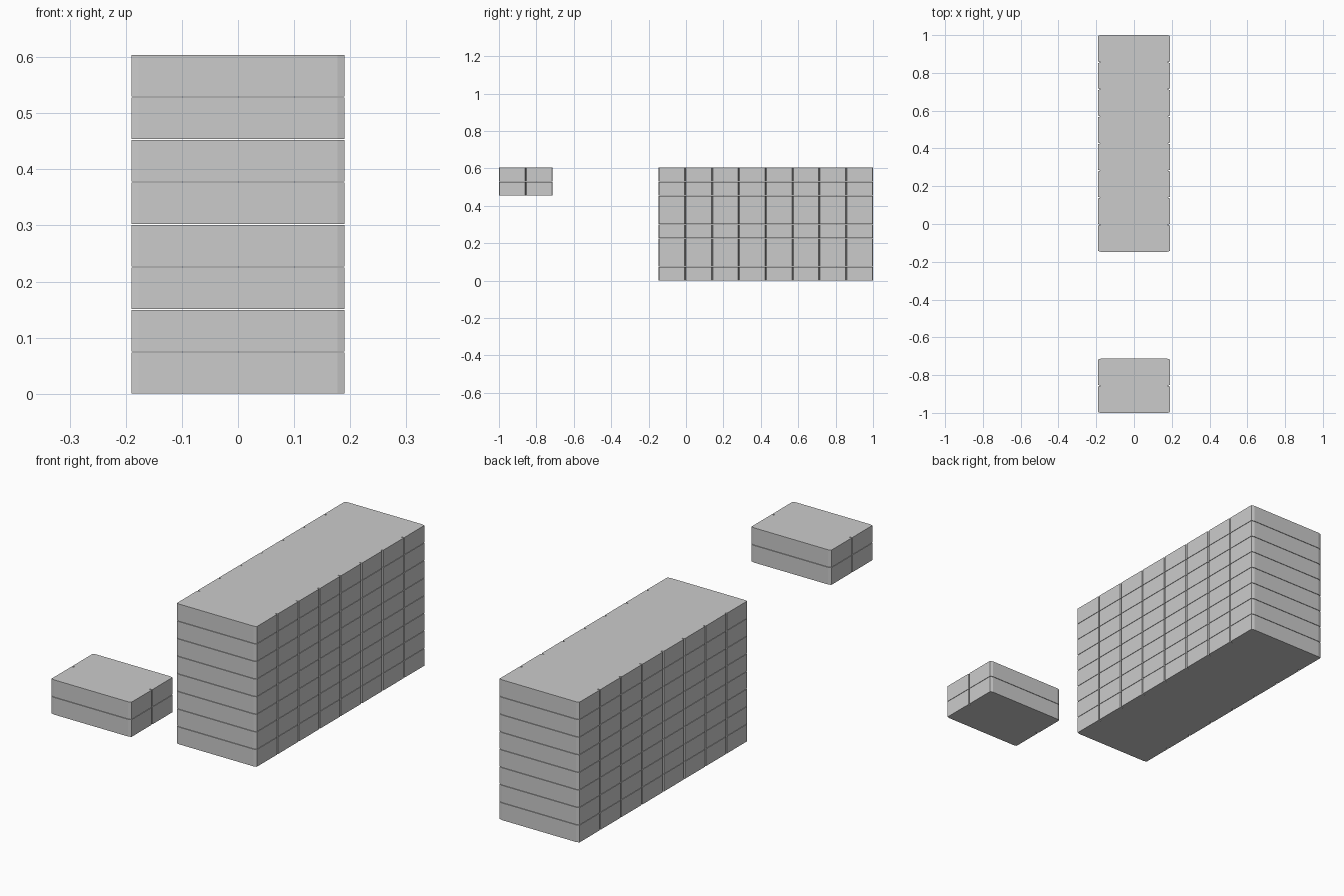
import bpy

if "Cube" in bpy.data.objects:
    bpy.data.objects.remove(bpy.data.objects["Cube"])

W = 0.19                    # half width in x
PITCH_Y, PITCH_Z = 0.1434, 0.0757
HEIGHT = 0.0738             # leaves a thin gap between layers
CX, CY = 0.013, 0.004       # chamfer on the vertical edges


def brick_mesh():
    h = PITCH_Y / 2
    plan = [(W - CX, -h), (W, -h + CY), (W, h - CY), (W - CX, h),
            (-W + CX, h), (-W, h - CY), (-W, -h + CY), (-W + CX, -h)]
    n = len(plan)
    verts = [(x, y, z) for z in (0, HEIGHT) for x, y in plan]
    faces = [tuple(reversed(range(n))), tuple(range(n, 2 * n))]
    faces += [(i, (i + 1) % n, n + (i + 1) % n, n + i) for i in range(n)]
    me = bpy.data.meshes.new("brick")
    me.from_pydata(verts, [], faces)
    return me


def stack(name, y0, z0, columns, rows):
    # one brick repeated along y, then upwards
    ob = bpy.data.objects.new(name, brick_mesh())
    bpy.context.collection.objects.link(ob)
    ob.location = (0, y0 + PITCH_Y / 2, z0)
    for label, count, step in (("columns", columns, (0, PITCH_Y, 0)),
                               ("rows", rows, (0, 0, PITCH_Z))):
        m = ob.modifiers.new(label, 'ARRAY')
        m.count = count
        m.use_relative_offset = False
        m.use_constant_offset = True
        m.constant_offset_displace = step
    return ob


# large block at the back, small floating block at the front
stack("large_brick_stack", 1 - 8 * PITCH_Y, 0, 8, 8)
stack("small_brick_stack", -1, 6 * PITCH_Z, 2, 2)
